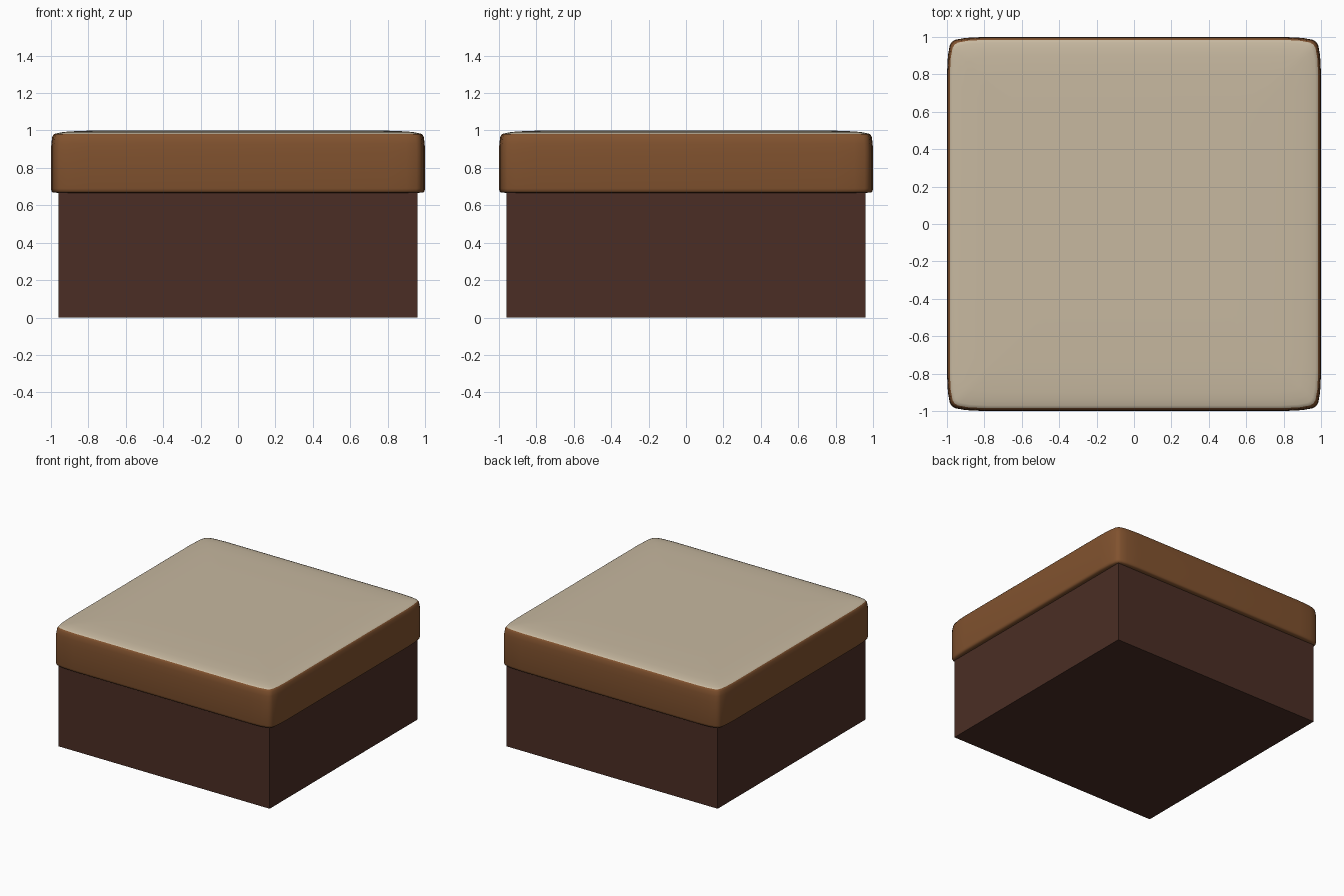
import bpy, bmesh

if "Cube" in bpy.data.objects:
    bpy.data.objects.remove(bpy.data.objects["Cube"])


def material(name, rgb):
    m = bpy.data.materials.new(name)
    m.diffuse_color = (*rgb, 1)
    m.use_nodes = True
    m.node_tree.nodes["Principled BSDF"].inputs["Base Color"].default_value = m.diffuse_color
    return m


dark_wood = material("dark brown", (0.07, 0.027, 0.018))
leather = material("tan brown", (0.22, 0.085, 0.028))
cream = material("cream", (0.57, 0.48, 0.35))


def finish(bm, name, mats):
    bmesh.ops.recalc_face_normals(bm, faces=bm.faces)
    me = bpy.data.meshes.new(name)
    bm.to_mesh(me)
    bm.free()
    ob = bpy.data.objects.new(name, me)
    bpy.context.collection.objects.link(ob)
    for m in mats:
        me.materials.append(m)
    return ob


# Box base
bm = bmesh.new()
bmesh.ops.create_cube(bm, size=1)
for v in bm.verts:
    v.co = (v.co.x * 1.92, v.co.y * 1.92, (v.co.z + 0.5) * 0.67)
finish(bm, "base", [dark_wood])

# Cushion lid: softly squared outline lofted through levels (scale, height)
corner = [(1, -0.8), (1, 0), (1, 0.8), (0.995, 0.9), (0.985, 0.955), (0.974, 0.974),
          (0.955, 0.985), (0.9, 0.995), (0.8, 1)]
outline = []
for k in range(4):
    for x, y in corner[1:] if k < 4 else []:
        for _ in range(k):
            x, y = -y, x
        outline.append((x, y))
    # next quarter starts at the following side's first point
levels = [(0.97, 0.667), (0.99, 0.668), (0.997, 0.676), (1, 0.69), (1, 0.88),
          (0.998, 0.93), (0.993, 0.965), (0.985, 0.98),
          (0.97, 0.985), (0.94, 0.991), (0.9, 0.995), (0.8, 0.999), (0.5, 1)]
bm = bmesh.new()
rings = [[bm.verts.new((x * s, y * s, z)) for x, y in outline] for s, z in levels]
n = len(outline)
for i in range(len(rings) - 1):
    a, b = rings[i], rings[i + 1]
    for j in range(n):
        f = bm.faces.new((a[j], a[(j + 1) % n], b[(j + 1) % n], b[j]))
        f.material_index = 1 if levels[i][1] >= 0.98 else 0
bm.faces.new(rings[0])
bm.faces.new(rings[-1]).material_index = 1
lid = finish(bm, "cushion_lid", [leather, cream])
bpy.context.view_layer.objects.active = lid
lid.select_set(True)
bpy.ops.object.shade_smooth_by_angle(angle=1.05)
